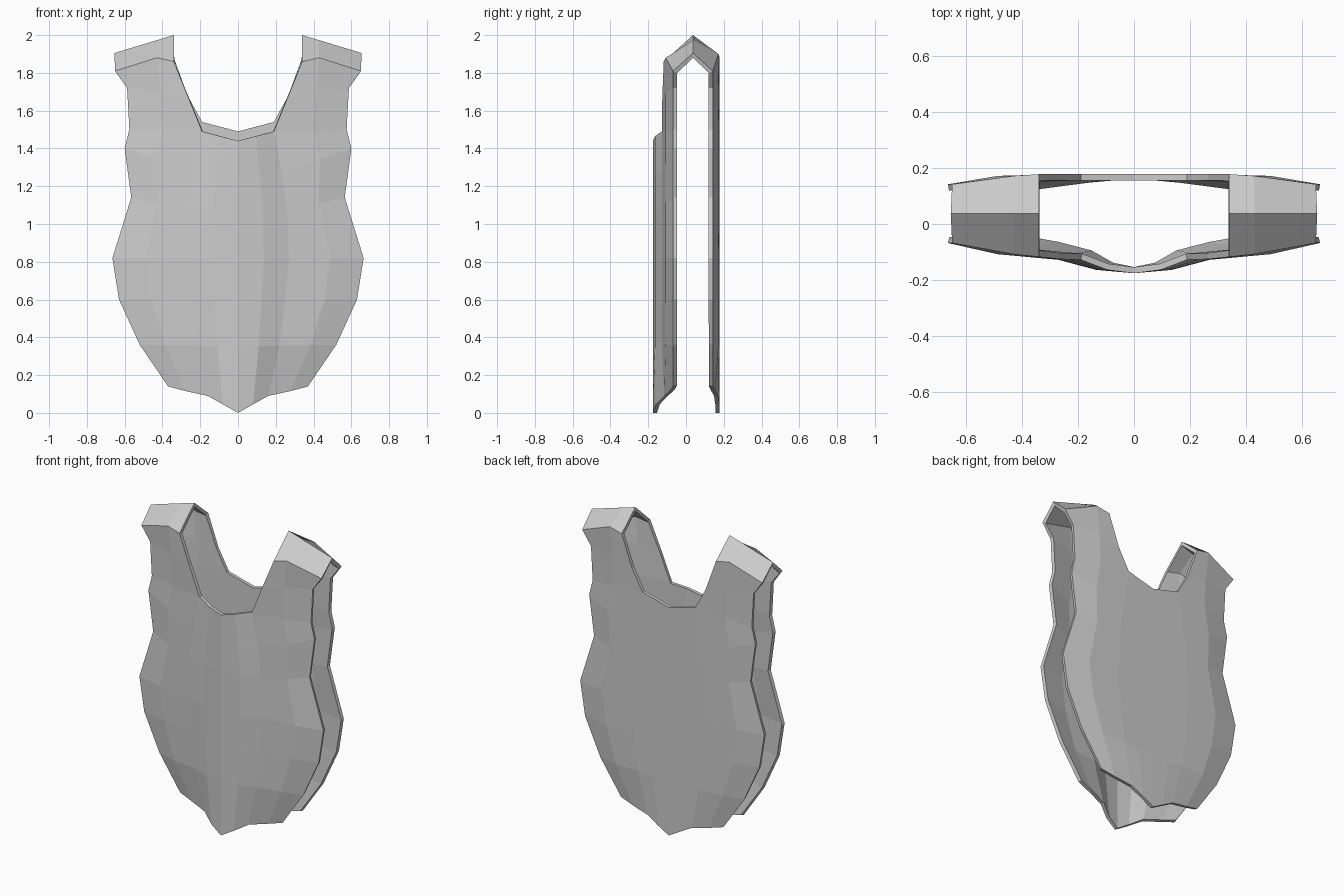
import bpy, bmesh

if "Cube" in bpy.data.objects:
    bpy.data.objects.remove(bpy.data.objects["Cube"])

# Rows below the neck: x of inner column, x of side edge, z at centre, inner column, side edge
ROWS = [(.16, .37, .00, .09, .14),
        (.22, .52, .34, .36, .36),
        (.25, .63, .58, .60, .60),
        (.27, .665, .80, .82, .82),
        (.26, .565, 1.07, 1.08, 1.14),
        (.23, .60, 1.24, 1.28, 1.40),
        (.19, .575, 1.44, 1.49, 1.50)]
# Strap rows: (x, z) at neck edge, middle, side edge
STRAP = [((.265, 1.675), (.41, 1.70), (.587, 1.72)),
         ((.34, 1.86), (.43, 1.88), (.65, 1.81))]
RIDGE = [(.34, 2.0), (.43, 1.973), (.655, 1.905)]
# Depth of the five columns, centre to side edge
FRONT_Y = [-.176, -.164, -.128, -.108, -.068]
BACK_Y = [.178, .178, .178, .172, .142]

bm = bmesh.new()
ridge = [bm.verts.new((x, .037, z)) for x, z in RIDGE]


def plate(ys, neck_rise, strap_rise, bottom_y, flip):
    """Half of a plate, from the pointed hem up to the shared shoulder ridge."""
    grid = []
    for k, (b, e, z0, zb, ze) in enumerate(ROWS):
        rise = neck_rise if k == len(ROWS) - 1 else 0
        c = b + (e - b) * .55
        z0, zb = z0 + rise, zb + rise
        pts = [(0, z0), (b / 2, (z0 + zb) / 2), (b, zb), (c, (zb + ze) / 2), (e, ze)]
        depth = bottom_y if k == 0 else ys
        grid.append([bm.verts.new((x, y, z)) for (x, z), y in zip(pts, depth)])
    for k, row in enumerate(STRAP):
        rise = strap_rise * k
        zs = [row[0][1] + rise, row[1][1] + rise, row[2][1]]
        inner_y = ys[2] * (.98 - .06 * k) if ys[2] < 0 else ys[2]
        depth = [inner_y, ys[3], ys[4]]
        grid.append([None, None] + [bm.verts.new((p[0], y, z))
                                    for p, y, z in zip(row, depth, zs)])
    grid.append([None, None] + ridge)
    for lo, hi in zip(grid, grid[1:]):
        for i in range(4):
            quad = [lo[i], lo[i + 1], hi[i + 1], hi[i]]
            if None not in quad:
                bm.faces.new(quad[::-1] if flip else quad)


# Ridged front plate and flatter back plate with a higher neckline
plate(FRONT_Y, 0, 0, [-.176, -.16, -.115, -.085, -.068], False)
plate(BACK_Y, .05, .02, [.178, .177, .17, .155, .142], True)

mesh = bpy.data.meshes.new("breastplate")
bm.to_mesh(mesh)
bm.free()
body = bpy.data.objects.new("breastplate", mesh)
bpy.context.collection.objects.link(body)

# Mirror the half, then give the sheet its thickness inward
mirror = body.modifiers.new("mirror", 'MIRROR')
mirror.use_clip = True
mirror.merge_threshold = .001
shell = body.modifiers.new("shell", 'SOLIDIFY')
shell.thickness = .022
shell.offset = -1
shell.use_even_offset = True
